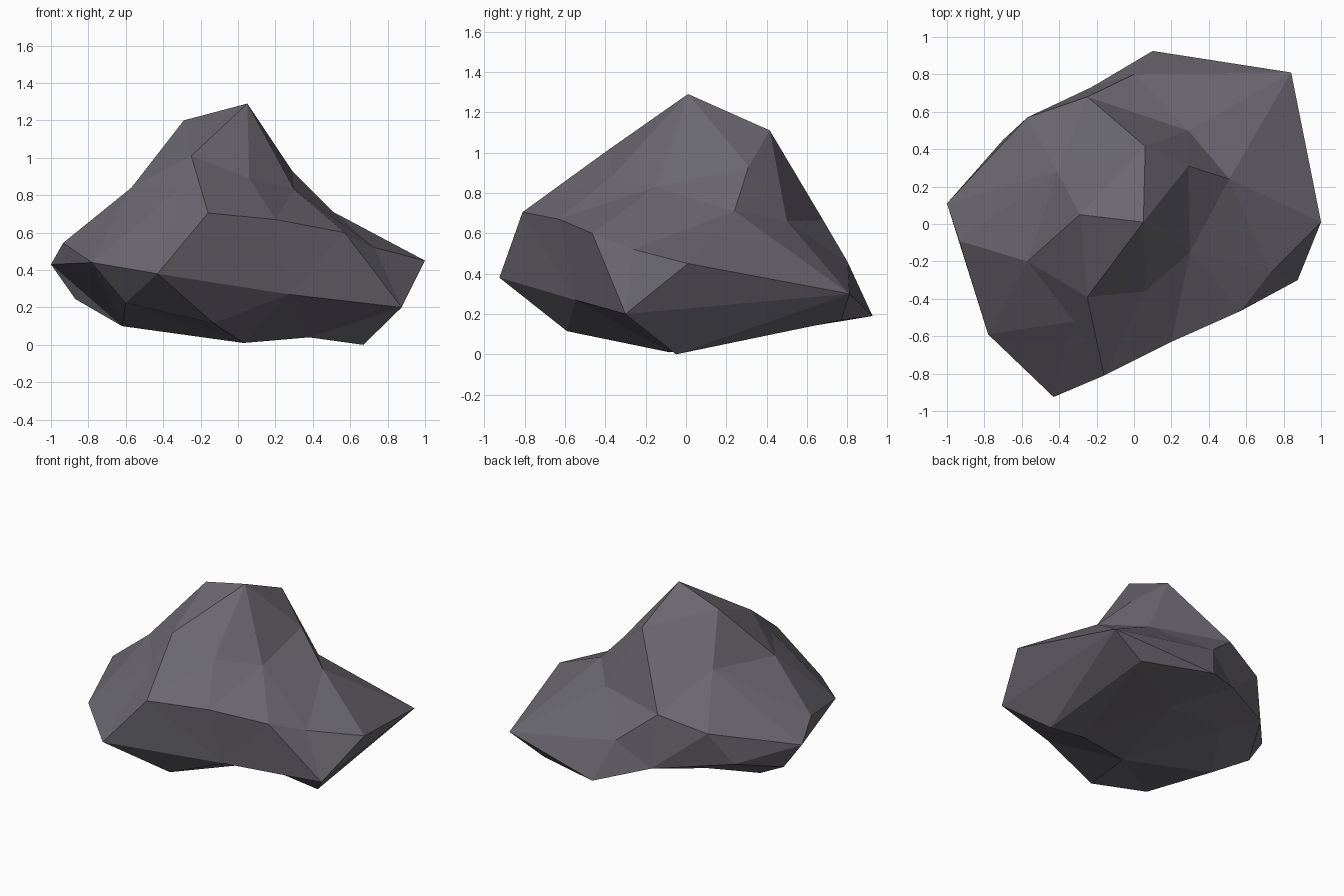
import bpy, bmesh
from mathutils import Vector

if "Cube" in bpy.data.objects:
    bpy.data.objects.remove(bpy.data.objects["Cube"])

# Corner points of the boulder, grouped from the ground up
UNDERSIDE = [(.67, -.05, 0), (.38, -.06, .04), (.03, -.08, .01), (-.13, -.59, .115),
             (-.62, .04, .10), (-.60, -.585, .225), (.11, .50, .12), (-.43, .37, .21),
             (.27, -.55, .27)]
GIRDLE = [(.875, -.30, .20), (1.0, .01, .45), (.84, .81, .30), (.59, .77, .17),
          (.10, .925, .19), (-.23, .73, .29), (-.70, .45, .34), (-.87, .13, .245),
          (-1.0, .11, .43), (-.935, -.09, .545), (-.78, -.59, .44), (-.43, -.925, .38)]
SHOULDER = [(.57, -.465, .60), (.20, -.63, .67), (-.16, -.81, .705), (.73, -.26, .52),
            (.51, .24, .71), (.29, .50, .66), (0, .80, .46), (-.25, .68, .665),
            (-.57, .57, .57), (-.57, -.20, .84)]
CROWN = [(.05, .01, 1.29), (-.29, .05, 1.20), (-.25, -.39, 1.01), (.06, -.36, .89),
         (.30, -.15, .83), (.29, .31, .93), (.06, .415, 1.11), (-.41, .28, .88),
         (-.32, -.52, .825)]
# Ridges that must run straight between two corners: front, left, right, back
RIDGES = [(33, 23), (20, 8), (17, 4), (17, 5), (17, 19), (9, 11), (11, 27), (13, 11), (14, 15)]

# Flat grey stone
stone = bpy.data.materials.new("dark_grey_stone")
stone.diffuse_color = (.147, .138, .162, 1)
stone.use_nodes = True
stone.node_tree.nodes["Principled BSDF"].inputs["Base Color"].default_value = stone.diffuse_color


def force_ridge(bm, a, b):
    """Turn the edge that crosses a-b so that it joins a to b."""
    if any(e.other_vert(a) == b for e in a.link_edges):
        return
    for f in a.link_faces:
        edge = next(e for e in f.edges if a not in e.verts)
        if any(b in g.verts for g in edge.link_faces):
            bmesh.ops.rotate_edges(bm, edges=[edge], use_ccw=False)
            return


def faceted_rock(name, points, centre):
    """Skin the points as a faceted ball, then push each corner out to its place."""
    bm = bmesh.new()
    places = [Vector(p) for p in points]
    verts = [bm.verts.new((p - centre).normalized()) for p in places]
    bmesh.ops.convex_hull(bm, input=verts)
    for a, b in RIDGES:
        force_ridge(bm, verts[a], verts[b])
    for v, p in zip(verts, places):
        v.co = p
    bmesh.ops.recalc_face_normals(bm, faces=bm.faces[:])
    mesh = bpy.data.meshes.new(name)
    bm.to_mesh(mesh)
    bm.free()
    mesh.materials.append(stone)
    obj = bpy.data.objects.new(name, mesh)
    bpy.context.collection.objects.link(obj)
    return obj


faceted_rock("boulder", UNDERSIDE + GIRDLE + SHOULDER + CROWN, Vector((0, 0, .4)))
